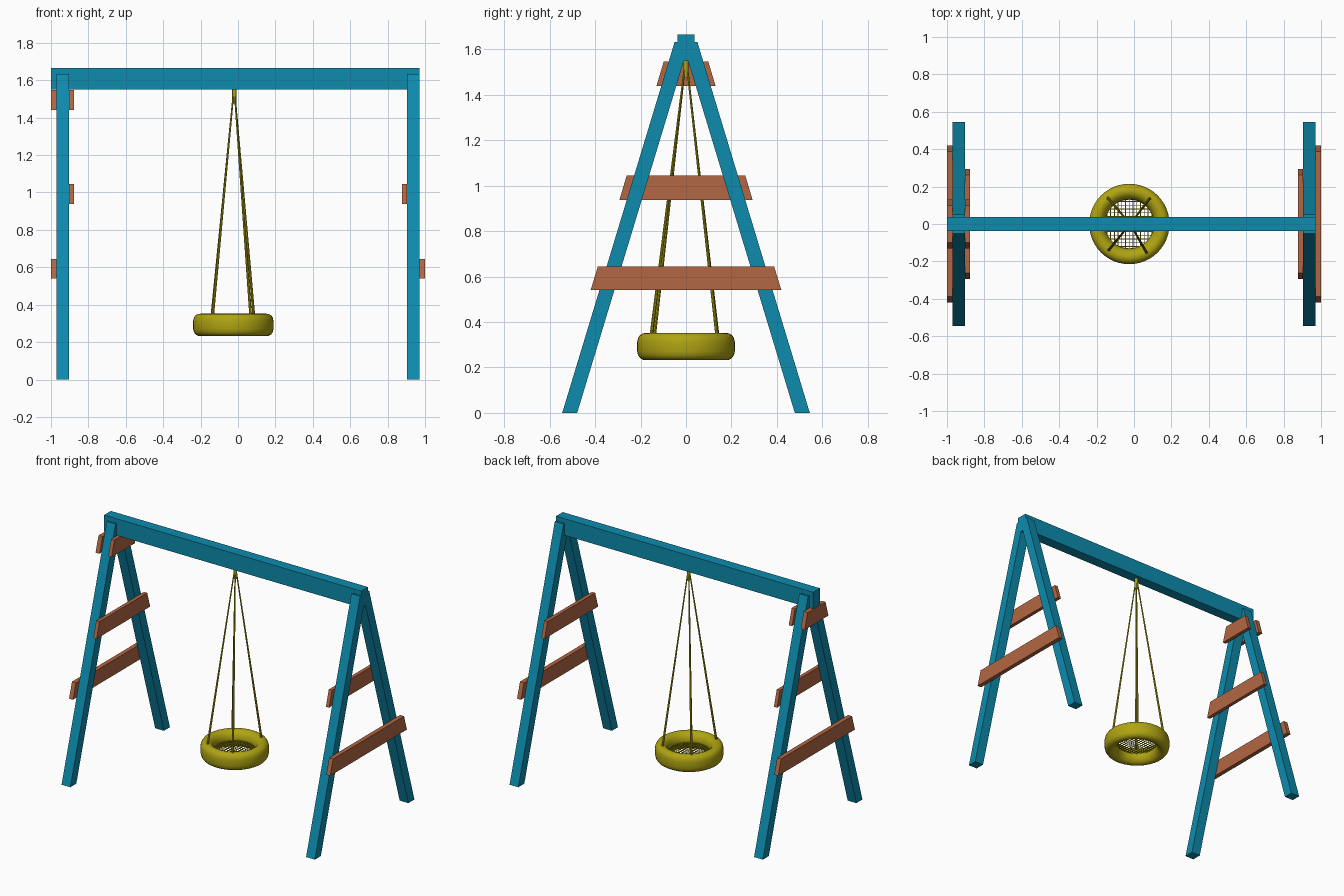
import bpy, bmesh, math
from mathutils import Vector

if "Cube" in bpy.data.objects:
    bpy.data.objects.remove(bpy.data.objects["Cube"])


def material(name, rgb):
    m = bpy.data.materials.new(name)
    m.diffuse_color = (*rgb, 1.0)
    m.use_nodes = True
    m.node_tree.nodes["Principled BSDF"].inputs["Base Color"].default_value = m.diffuse_color
    return m


BLUE = material("blue paint", (0.004, 0.26, 0.42))
BROWN = material("brown wood", (0.45, 0.135, 0.055))
YELLOW = material("olive yellow", (0.43, 0.37, 0.006))


def finish(bm, name, mat, smooth=False):
    bmesh.ops.recalc_face_normals(bm, faces=bm.faces)
    me = bpy.data.meshes.new(name)
    bm.to_mesh(me)
    bm.free()
    me.materials.append(mat)
    ob = bpy.data.objects.new(name, me)
    bpy.context.collection.objects.link(ob)
    if smooth:
        bpy.ops.object.select_all(action='DESELECT')
        ob.select_set(True)
        bpy.context.view_layer.objects.active = ob
        bpy.ops.object.shade_smooth_by_angle(angle=math.radians(40))
    return ob


def prism(name, yz, x0, x1, mat):
    """Extrude a profile in the y-z plane from x0 to x1."""
    bm = bmesh.new()
    face = bm.faces.new([bm.verts.new((x0, y, z)) for y, z in yz])
    ext = bmesh.ops.extrude_face_region(bm, geom=[face])["geom"]
    moved = [v for v in ext if isinstance(v, bmesh.types.BMVert)]
    bmesh.ops.translate(bm, verts=moved, vec=(x1 - x0, 0, 0))
    return finish(bm, name, mat)


def add_rod(bm, a, b, r0, r1, sides):
    """Tapered rod between two points."""
    a, b = Vector(a), Vector(b)
    d = b - a
    mat = d.to_track_quat('Z', 'Y').to_matrix().to_4x4()
    mat.translation = (a + b) / 2
    bmesh.ops.create_cone(bm, cap_ends=True, segments=sides, radius1=r0,
                          radius2=r1, depth=d.length, matrix=mat)


# top beam
prism("top_beam", [(-0.037, 1.55), (0.037, 1.55), (0.037, 1.665), (-0.037, 1.665)],
      -1.0, 0.97, BLUE)

# slanted legs, two at each end
for end, x0, x1 in (("left", -0.97, -0.903), ("right", 0.903, 0.97)):
    for side, s in (("front", 1), ("back", -1)):
        profile = [(-0.545, 0), (-0.479, 0), (0.016, 1.633), (-0.05, 1.633)]
        prism(f"{end}_{side}_leg", [(s * y, z) for y, z in profile], x0, x1, BLUE)


# cross planks with slanted ends
def plank(name, half_bottom, z0, z1, x0, x1):
    top = half_bottom - 0.032
    prism(name, [(-half_bottom, z0), (half_bottom, z0), (top, z1), (-top, z1)],
          x0, x1, BROWN)


for end, s in (("left", -1), ("right", 1)):
    plank(f"{end}_lower_plank", 0.42, 0.54, 0.645, s * 0.97, s * 1.0)
    plank(f"{end}_middle_plank", 0.293, 0.938, 1.045, s * 0.878, s * 0.903)
plank("top_outer_plank", 0.13, 1.44, 1.547, -1.0, -0.97)
plank("top_inner_plank", 0.13, 1.44, 1.547, -0.903, -0.878)

# tyre seat: half profile (radius, height from middle) mirrored and spun
CX, CZ = -0.025, 0.292
half = [(0.130, 0.0), (0.133, 0.022), (0.143, 0.042), (0.158, 0.055), (0.174, 0.060),
        (0.190, 0.058), (0.203, 0.050), (0.211, 0.038), (0.215, 0.020)]
loop = half + [(r, -z) for r, z in reversed(half[1:])]
bm = bmesh.new()
vs = [bm.verts.new((CX + r, 0, CZ + z)) for r, z in loop]
es = [bm.edges.new((vs[i], vs[(i + 1) % len(vs)])) for i in range(len(vs))]
bmesh.ops.spin(bm, geom=vs + es, cent=(CX, 0, 0), axis=(0, 0, 1),
               angle=math.tau, steps=48)
bmesh.ops.remove_doubles(bm, verts=bm.verts, dist=0.0005)
finish(bm, "tyre_seat", YELLOW, True)

# net across the tyre hole
bm = bmesh.new()
R = 0.135
for i in range(-6, 7):
    o = i * 0.02
    h = math.sqrt(R * R - o * o)
    add_rod(bm, (CX + o, -h, CZ), (CX + o, h, CZ), 0.0025, 0.0025, 6)
    add_rod(bm, (CX - h, o, CZ), (CX + h, o, CZ), 0.0025, 0.0025, 6)
finish(bm, "seat_net", YELLOW, True)

# ropes from the hanger to the tyre
for i, (x, y) in enumerate([(-0.14, 0.14), (0.085, 0.137), (-0.136, -0.14), (0.068, -0.154)]):
    bm = bmesh.new()
    add_rod(bm, (x, y, 0.335), (-0.02 + 0.03 * x, 0.03 * y, 1.53), 0.0075, 0.004, 8)
    finish(bm, f"rope_{i + 1}", YELLOW, True)

# hanger under the beam
bm = bmesh.new()
add_rod(bm, (-0.02, 0, 1.475), (-0.02, 0, 1.56), 0.011, 0.011, 12)
finish(bm, "rope_hanger", YELLOW, True)
